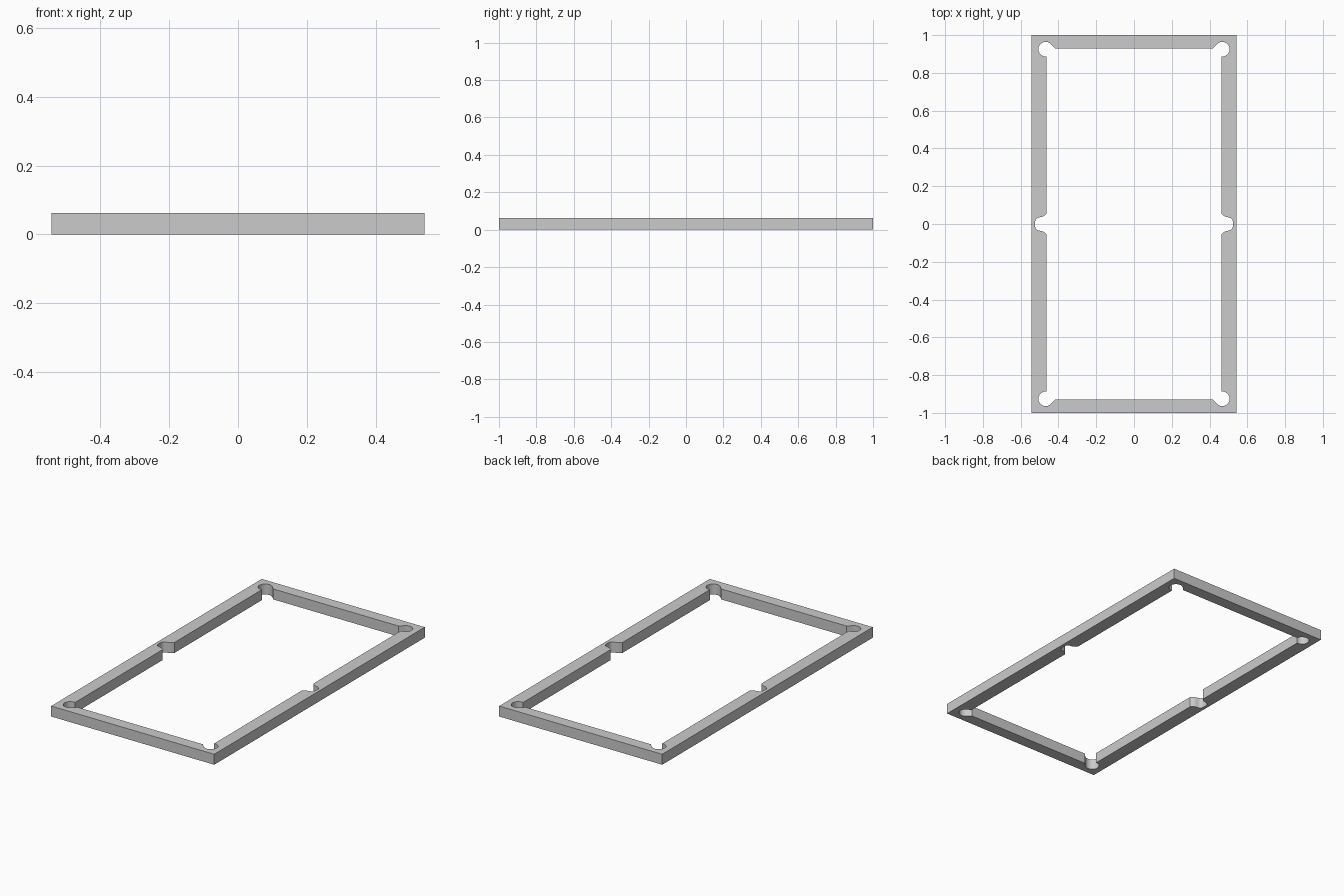
import bpy, bmesh
from math import cos, sin, radians

if "Cube" in bpy.data.objects:
    bpy.data.objects.remove(bpy.data.objects["Cube"])

HX, HY, HEIGHT = 0.542, 1.0, 0.063      # outer half sizes and thickness
IX, IY = 0.462, 0.93                    # inner opening half sizes


def inner_quadrant():
    # half of the side notch, from its deepest point to the inner wall
    pts = [(0.523, 0.014), (0.521, 0.022), (0.516, 0.029), (0.508, 0.034),
           (0.495, 0.036), (0.484, 0.039), (0.473, 0.045), (IX, 0.057)]
    # round corner relief, leaving at 45 degrees onto the end wall
    cx, cy, r = 0.467, 0.925, 0.039
    for i in range(19):
        a = radians(-97 + i * (135 + 97) / 18)
        pts.append((cx + r * cos(a), cy + r * sin(a)))
    x, y = pts[-1]
    pts.append((x - (y - IY), IY))
    return pts


def mirrored_loop(q):
    # repeat the quadrant all the way round
    left = [(-x, y) for x, y in reversed(q)]
    half = q + left
    return half + [(-x, -y) for x, y in half]


def add_loop(bm, pts):
    vs = [bm.verts.new((x, y, 0)) for x, y in pts]
    return [bm.edges.new((vs[i - 1], vs[i])) for i in range(len(vs))]


# frame: fill between outer rectangle and inner outline, then extrude up
bm = bmesh.new()
edges = add_loop(bm, [(HX, HY), (-HX, HY), (-HX, -HY), (HX, -HY)])
edges += add_loop(bm, mirrored_loop(inner_quadrant()))
bmesh.ops.triangle_fill(bm, edges=edges, use_beauty=True, normal=(0, 0, 1))
ext = bmesh.ops.extrude_face_region(bm, geom=bm.faces[:], use_keep_orig=True)
top = [v for v in ext["geom"] if isinstance(v, bmesh.types.BMVert)]
bmesh.ops.translate(bm, verts=top, vec=(0, 0, HEIGHT))
bmesh.ops.recalc_face_normals(bm, faces=bm.faces[:])

mesh = bpy.data.meshes.new("frame")
bm.to_mesh(mesh)
bm.free()
frame = bpy.data.objects.new("frame", mesh)
bpy.context.collection.objects.link(frame)

bpy.context.view_layer.objects.active = frame
frame.select_set(True)
bpy.ops.object.shade_smooth_by_angle(angle=radians(30))
